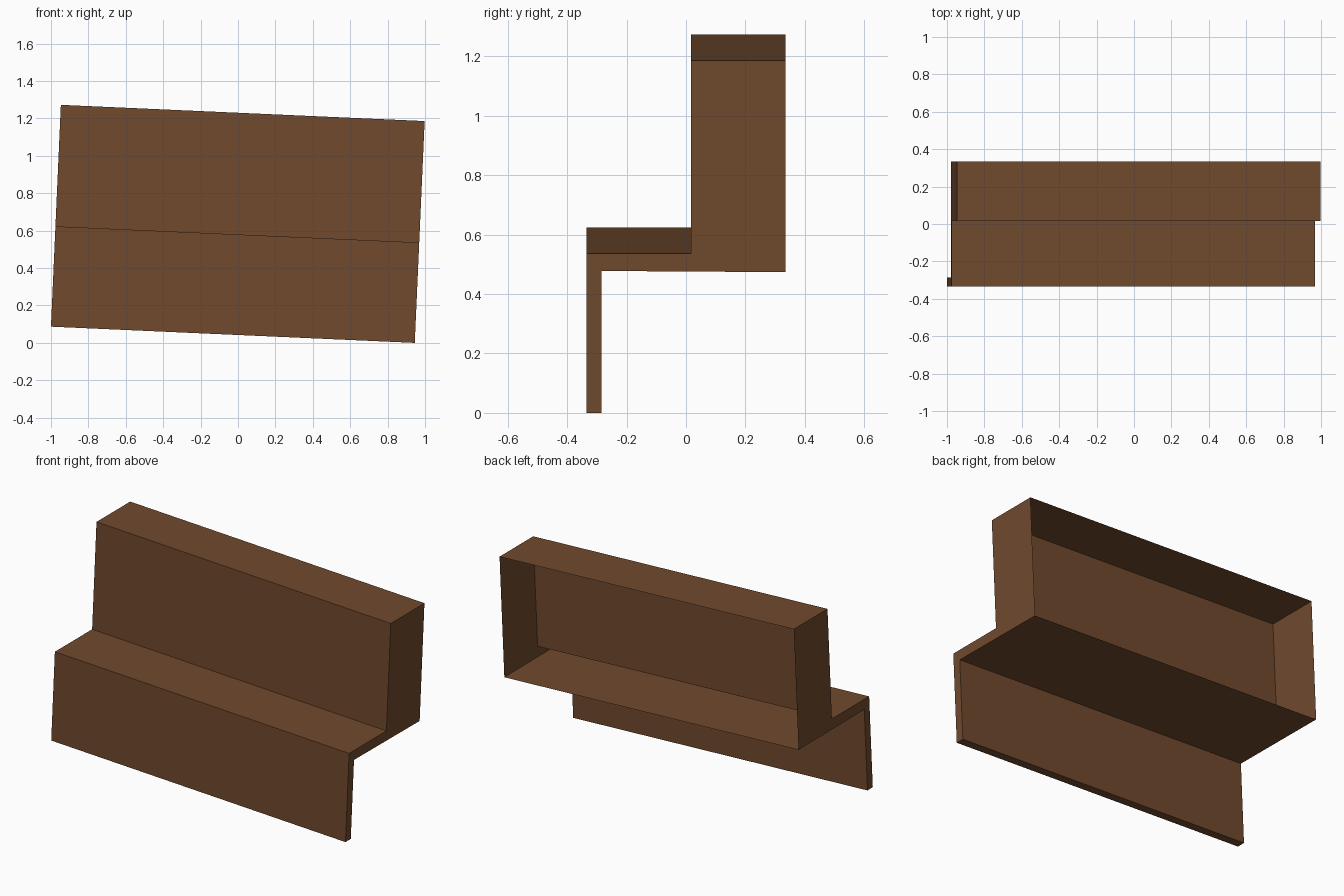
import bpy, bmesh, math
from mathutils import Matrix

if "Cube" in bpy.data.objects:
    bpy.data.objects.remove(bpy.data.objects["Cube"])

brown = bpy.data.materials.new("wood brown")
brown.diffuse_color = (0.164, 0.068, 0.027, 1)
brown.use_nodes = True
brown.node_tree.nodes["Principled BSDF"].inputs["Base Color"].default_value = brown.diffuse_color

LENGTH = 1.947
# Stepped side profile (y, height); the last edge is the open back
profile = [(0.335, 0.474), (-0.285, 0.478), (-0.285, 0), (-0.335, 0),
           (-0.335, 0.537), (0.017, 0.537), (0.017, 1.187), (0.335, 1.187)]

bm = bmesh.new()
left, right = [[bm.verts.new((x, y, z)) for y, z in profile] for x in (0, LENGTH)]

# End caps
bm.faces.new(left)
bm.faces.new(right[::-1])
# Long faces, leaving the back of the upper box open
for i in range(len(profile) - 1):
    bm.faces.new((left[i], right[i], right[i + 1], left[i + 1]))
bmesh.ops.recalc_face_normals(bm, faces=bm.faces)

# Tilt along the length, then stand on the ground
tilt = math.radians(2.55)
bm.transform(Matrix.Translation((-1, 0, LENGTH * math.sin(tilt))) @ Matrix.Rotation(tilt, 4, 'Y'))
# Outward check: the tread must face up
tread = max(bm.faces, key=lambda f: f.calc_center_median().z)
if tread.normal.z < 0:
    bmesh.ops.reverse_faces(bm, faces=bm.faces)

mesh = bpy.data.meshes.new("stair_step")
bm.to_mesh(mesh)
bm.free()
mesh.materials.append(brown)
obj = bpy.data.objects.new("stair_step", mesh)
bpy.context.collection.objects.link(obj)
